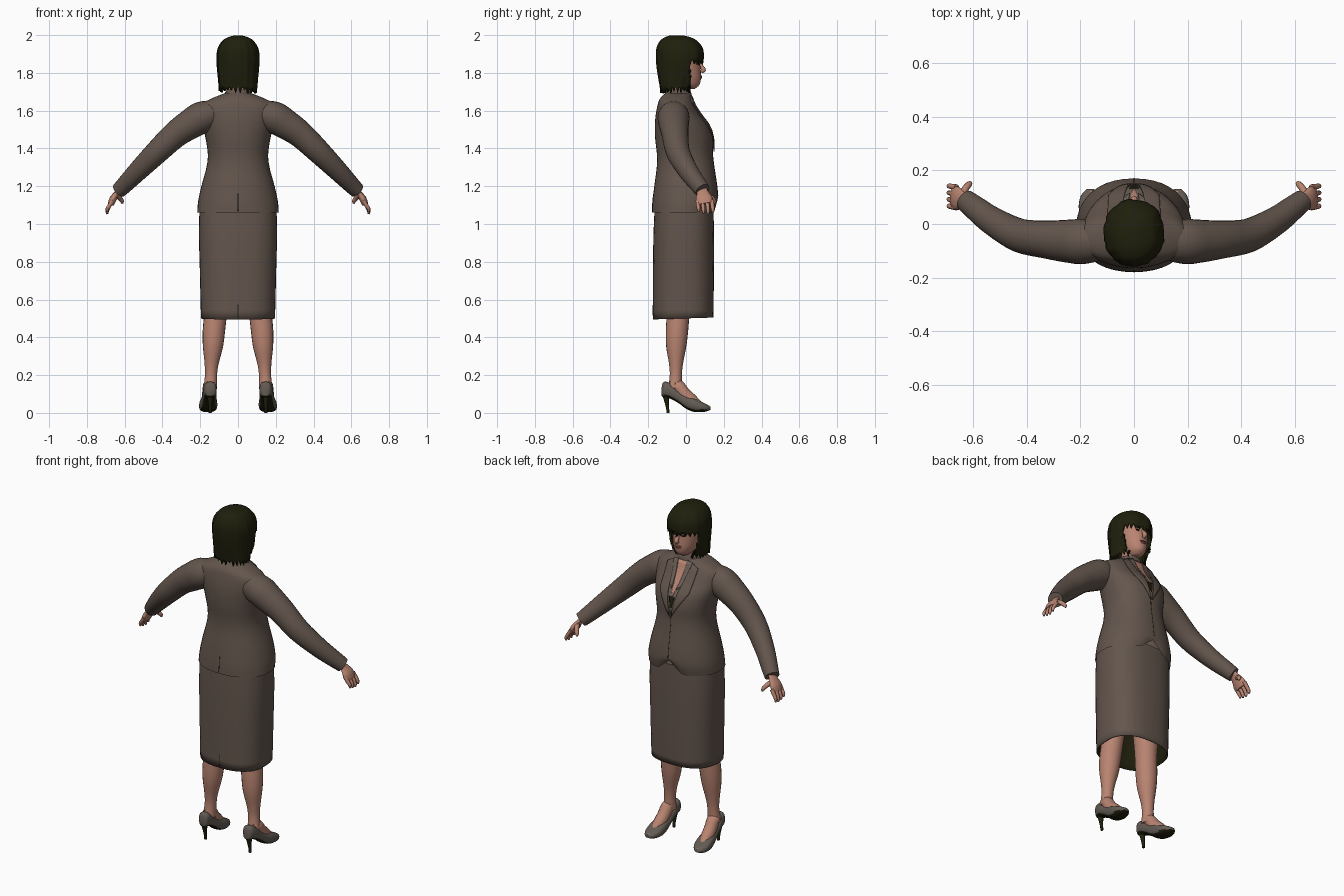
import bpy, bmesh, math, random
from mathutils import Vector
from mathutils.bvhtree import BVHTree

if "Cube" in bpy.data.objects:
    bpy.data.objects.remove(bpy.data.objects["Cube"])

random.seed(4)


def material(name, rgb):
    m = bpy.data.materials.new(name)
    m.diffuse_color = (*rgb, 1)
    m.use_nodes = True
    m.node_tree.nodes["Principled BSDF"].inputs["Base Color"].default_value = m.diffuse_color
    return m


CLOTH = material("taupe_cloth", (0.125, 0.092, 0.074))
SHIRT = material("shirt_cloth", (0.15, 0.118, 0.098))
SKIN = material("skin", (0.48, 0.23, 0.165))
DARK = material("dark_olive", (0.014, 0.014, 0.004))
SHOE = material("shoe_leather", (0.125, 0.105, 0.088))
LIPS = material("lips", (0.33, 0.11, 0.09))


def smooth(keys, n=4):
    """Catmull-Rom interpolation through rows of numbers."""
    out = []
    for i in range(len(keys) - 1):
        a, b, c, d = (keys[max(i - 1, 0)], keys[i], keys[i + 1], keys[min(i + 2, len(keys) - 1)])
        for k in range(n):
            t = k / n
            out.append([q + 0.5 * t * (r - p + t * (2 * p - 5 * q + 4 * r - s + t * (3 * (q - r) + s - p)))
                        for p, q, r, s in zip(a, b, c, d)])
    return out + [list(keys[-1])]


def finish(name, bm, mats, angle=50, recalc=True):
    if recalc:
        bmesh.ops.recalc_face_normals(bm, faces=bm.faces)
    me = bpy.data.meshes.new(name)
    bm.to_mesh(me)
    bm.free()
    for m in mats:
        me.materials.append(m)
    for p in me.polygons:
        p.use_smooth = True
    me.set_sharp_from_angle(angle=math.radians(angle))
    ob = bpy.data.objects.new(name, me)
    bpy.context.collection.objects.link(ob)
    return ob


def loft(rings, caps=(True, True)):
    bm = bmesh.new()
    rows = [[bm.verts.new(p) for p in r] for r in rings]
    n = len(rows[0])
    for a, b in zip(rows, rows[1:]):
        for i in range(n):
            bm.faces.new((a[i], a[(i + 1) % n], b[(i + 1) % n], b[i]))
    for row, cap in zip((rows[0], rows[-1]), caps):
        if cap:
            bm.faces.new(row)
    bmesh.ops.recalc_face_normals(bm, faces=bm.faces)
    return bm


def oval(n=32, p=2.0):
    out = []
    for i in range(n):
        c, s = math.cos(2 * math.pi * i / n), math.sin(2 * math.pi * i / n)
        out.append((math.copysign(abs(c) ** (2 / p), c), math.copysign(abs(s) ** (2 / p), s)))
    return out


def body(keys, n=32, p=2.0, caps=(True, True), steps=4):
    """Upright loft from rows of (z, back y, front y, half width)."""
    return loft([[(rx * c, (yb + yf) / 2 + (yf - yb) / 2 * s, z) for c, s in oval(n, p)]
                 for z, yb, yf, rx in smooth(keys, steps)], caps)


def tube(name, keys, mat, side=1, n=14, flat=1.0, steps=4):
    """Tube along rows of (x, y, z, radius); flat squeezes it across the y axis."""
    rows = smooth(keys, steps)
    pts = [Vector((r[0] * side, r[1], r[2])) for r in rows]
    rings = []
    for i, r in enumerate(rows):
        t = (pts[min(i + 1, len(pts) - 1)] - pts[max(i - 1, 0)]).normalized()
        v = (Vector((0, 1, 0)) - t * t.y).normalized()
        u = v.cross(t)
        rings.append([pts[i] + u * (r[3] * flat * c) + v * (r[3] * s) for c, s in oval(n)])
    return finish(name, loft(rings), [mat])


def ball(name, loc, size, mat):
    bm = bmesh.new()
    bmesh.ops.create_uvsphere(bm, u_segments=14, v_segments=8, radius=1)
    for v in bm.verts:
        v.co = Vector([a * b + c for a, b, c in zip(v.co, size, loc)])
    return finish(name, bm, [mat])


def drape(name, tree, corners, mat, off, face=1, n=8):
    """Thin plate over a four-cornered (x, z) area, laid on a surface seen along y."""
    a, b, c, d = map(Vector, corners)
    bm = bmesh.new()
    grid = []
    for j in range(n + 1):
        row = []
        for i in range(n + 1):
            q = a.lerp(b, i / n).lerp(d.lerp(c, i / n), j / n)
            hit = tree.ray_cast(Vector((q.x, face, q.y)), Vector((0, -face, 0)))[0]
            row.append(bm.verts.new((q.x, (hit.y if hit else 0) + off * face, q.y)))
        grid.append(row)
    for j in range(n):
        for i in range(n):
            f = bm.faces.new((grid[j][i], grid[j][i + 1], grid[j + 1][i + 1], grid[j + 1][i]))
            f.normal_update()
            if f.normal.y * face < 0:
                f.normal_flip()
    ob = finish(name, bm, [mat], recalc=False)
    ob.modifiers.new("thickness", "SOLIDIFY").thickness = 0.005
    return ob


# Jacket with rounded cutaway front hem
bm = body([(1.06, -.18, .158, .216), (1.12, -.177, .17, .211), (1.2, -.168, .165, .194),
           (1.3, -.155, .15, .167), (1.37, -.154, .142, .16), (1.45, -.163, .142, .171),
           (1.52, -.165, .122, .187), (1.58, -.16, .078, .2), (1.63, -.15, .046, .198),
           (1.66, -.14, .034, .15), (1.685, -.118, .024, .09), (1.695, -.1, .015, .06)],
          40, 2.2, (False, True))
for v in bm.verts:
    if v.co.y > 0 and v.co.z < 1.16:
        v.co.z += .07 * math.exp(-(v.co.x / .05) ** 2) * (1.16 - v.co.z) / .1
coat = BVHTree.FromBMesh(bm)
finish("jacket", bm, [CLOTH])

# Skirt with dark lining
bm = body([(.495, -.175, .145, .196), (.75, -.175, .148, .202), (.95, -.172, .148, .207),
           (1.1, -.165, .145, .203)], 40, 2.5, (False, True))
for v in bm.verts:
    if v.co.z < .52:
        v.co.z += .03 * (v.co.y + .175)
cloth = BVHTree.FromBMesh(bm)
skirt = finish("skirt", bm, [CLOTH, DARK])
mod = skirt.modifiers.new("lining", "SOLIDIFY")
mod.thickness, mod.offset, mod.material_offset = .006, -1, 1

# Vents and front closing
drape("skirt_vent", cloth, [(-.002, .57), (.002, .57), (.002, .505), (-.002, .505)], DARK, .001, -1)
drape("jacket_vent", coat, [(-.0015, 1.16), (.0015, 1.16), (.0015, 1.07), (-.0015, 1.07)], DARK, .001, -1)
drape("jacket_closing", coat, [(-.0015, 1.38), (.0015, 1.38), (.0015, 1.15), (-.0015, 1.15)], DARK, .001)

# Shirt, open neckline, collars and lapels
drape("shirt_front", coat, [(-.07, 1.67), (.07, 1.67), (.003, 1.4), (-.003, 1.4)], SHIRT, .002)
drape("open_neckline", coat, [(-.036, 1.68), (.036, 1.68), (.003, 1.5), (-.003, 1.5)], SKIN, .004)
drape("camisole", coat, [(-.017, 1.5), (.017, 1.5), (.004, 1.44), (-.004, 1.44)], DARK, .005)
for s in (-1, 1):
    drape("shirt_collar", coat, [(s * .03, 1.685), (s * .06, 1.678), (s * .052, 1.57), (s * .016, 1.54)], SHIRT, .008)
    drape("lapel", coat, [(s * .06, 1.675), (s * .1, 1.655), (s * .095, 1.53), (s * .004, 1.385)], CLOTH, .009)
finish("jacket_collar", body([(1.65, -.135, .03, .1), (1.685, -.115, .03, .075), (1.712, -.098, .02, .06)],
                             28, caps=(False, False)), [CLOTH])

# Head, neck and face
tube("neck", [(0, -.05, 1.62, .058), (0, -.035, 1.7, .05), (0, -.02, 1.78, .052)], SKIN, n=20)
finish("head", body([(1.715, -.02, .045, .025), (1.735, -.05, .07, .046), (1.77, -.08, .079, .063),
                     (1.81, -.1, .078, .072), (1.85, -.11, .076, .077), (1.9, -.12, .076, .08),
                     (1.95, -.1, .05, .068), (1.975, -.06, .01, .03)], 28), [SKIN])
tube("nose", [(0, .07, 1.858, .007), (0, .085, 1.83, .011), (0, .093, 1.816, .013), (0, .08, 1.805, .009)], SKIN, n=10)
ball("upper_lip", (0, .077, 1.782, ), (.022, .009, .005), LIPS)
ball("lower_lip", (0, .076, 1.774), (.018, .009, .006), LIPS)
for s in (-1, 1):
    ball("eye", (s * .031, .069, 1.846), (.013, .006, .005), DARK)
    ball("eyebrow", (s * .033, .07, 1.862), (.019, .006, .003), DARK)
    ball("ear", (s * .075, -.02, 1.83), (.01, .018, .03), SKIN)

# Bobbed hair with ragged ends and a fringe
bm = body([(1.72, -.138, .03, .103), (1.77, -.147, .06, .107), (1.82, -.155, .085, .112),
           (1.88, -.16, .093, .115), (1.93, -.157, .088, .108), (1.97, -.138, .058, .083),
           (1.99, -.108, .02, .05), (1.999, -.08, -.02, .015)], 56, 2.1, (False, True))
strand = [random.uniform(.965, 1.02) for _ in range(56)]
for i, v in enumerate(bm.verts):
    if v.co.z < 1.975:
        v.co.x *= strand[i % 56]
        v.co.y = -.035 + (v.co.y + .035) * strand[i % 56]
gone = [f for f in bm.faces if f.calc_center_median().z < 1.865 and f.calc_center_median().y > .022]
bmesh.ops.delete(bm, geom=gone, context="FACES")
for i, v in enumerate([v for v in bm.verts if v.is_boundary]):
    v.co.z += random.uniform(-.03, -.01) if i % 2 else random.uniform(0, .012)
hair = finish("hair", bm, [DARK], recalc=False)
mod = hair.modifiers.new("thickness", "SOLIDIFY")
mod.thickness, mod.offset = .012, -1

for s in (-1, 1):
    # Sleeve and hand
    tube("sleeve", [(.12, -.065, 1.585, .07), (.19, -.066, 1.565, .084), (.25, -.064, 1.53, .08),
                    (.33, -.058, 1.475, .071), (.43, -.042, 1.38, .063), (.53, .012, 1.28, .053),
                    (.6, .065, 1.208, .045), (.63, .088, 1.178, .041)], CLOTH, s, 24)
    tube("palm", [(.615, .078, 1.195, .028), (.64, .088, 1.165, .032), (.66, .095, 1.135, .045),
                  (.673, .1, 1.105, .04)], SKIN, s, 14, .42)
    for i in range(4):
        y, drop = .062 + .025 * i, (.008, 0, -.004, .004)[i]
        tube("finger", [(.663, y, 1.125, .0115), (.682, y + .003, 1.095, .0105),
                        (.692, y + .005, 1.072 + drop, .009), (.692, y + .006, 1.056 + drop, .005)], SKIN, s, 8)
    tube("thumb", [(.645, .105, 1.155, .015), (.628, .135, 1.14, .013), (.615, .15, 1.122, .011),
                   (.612, .154, 1.108, .005)], SKIN, s, 8)

    # Leg and foot
    tube("leg", [(.112, -.03, .75, .08), (.118, -.04, .55, .062), (.128, -.048, .43, .059),
                 (.133, -.052, .35, .053), (.14, -.053, .26, .037), (.143, -.054, .2, .032),
                 (.147, -.058, .13, .036)], SKIN, s, 20)
    tube("foot", [(.147, -.075, .14, .032), (.15, -.045, .145, .035), (.154, -.01, .1, .036),
                  (.157, .03, .066, .034), (.16, .08, .035, .02), (.162, .122, .027, .011)], SKIN, s, 14)

    # Court shoe with dark sole
    rows = smooth([(-.13, .09, .13, .014), (-.12, .084, .162, .028), (-.09, .078, .16, .035),
                   (-.04, .052, .118, .038), (0, .022, .094, .043), (.04, .006, .08, .048),
                   (.08, .004, .06, .046), (.11, .008, .045, .034), (.13, .016, .032, .014)])
    bm = loft([[(s * (.15 + .07 * (y + .06) + w * c), y, (zb + zt) / 2 + (zt - zb) / 2 * q)
                for c, q in oval(20, 2.6)] for y, zb, zt, w in rows])
    for f in bm.faces:
        f.material_index = int(f.normal.z < -.55)
    finish("shoe", bm, [SHOE, DARK])
    tube("heel", [(.147, -.105, .105, .024), (.147, -.104, .07, .014), (.147, -.098, .03, .009),
                  (.147, -.095, 0, .008)], DARK, s, 10)
